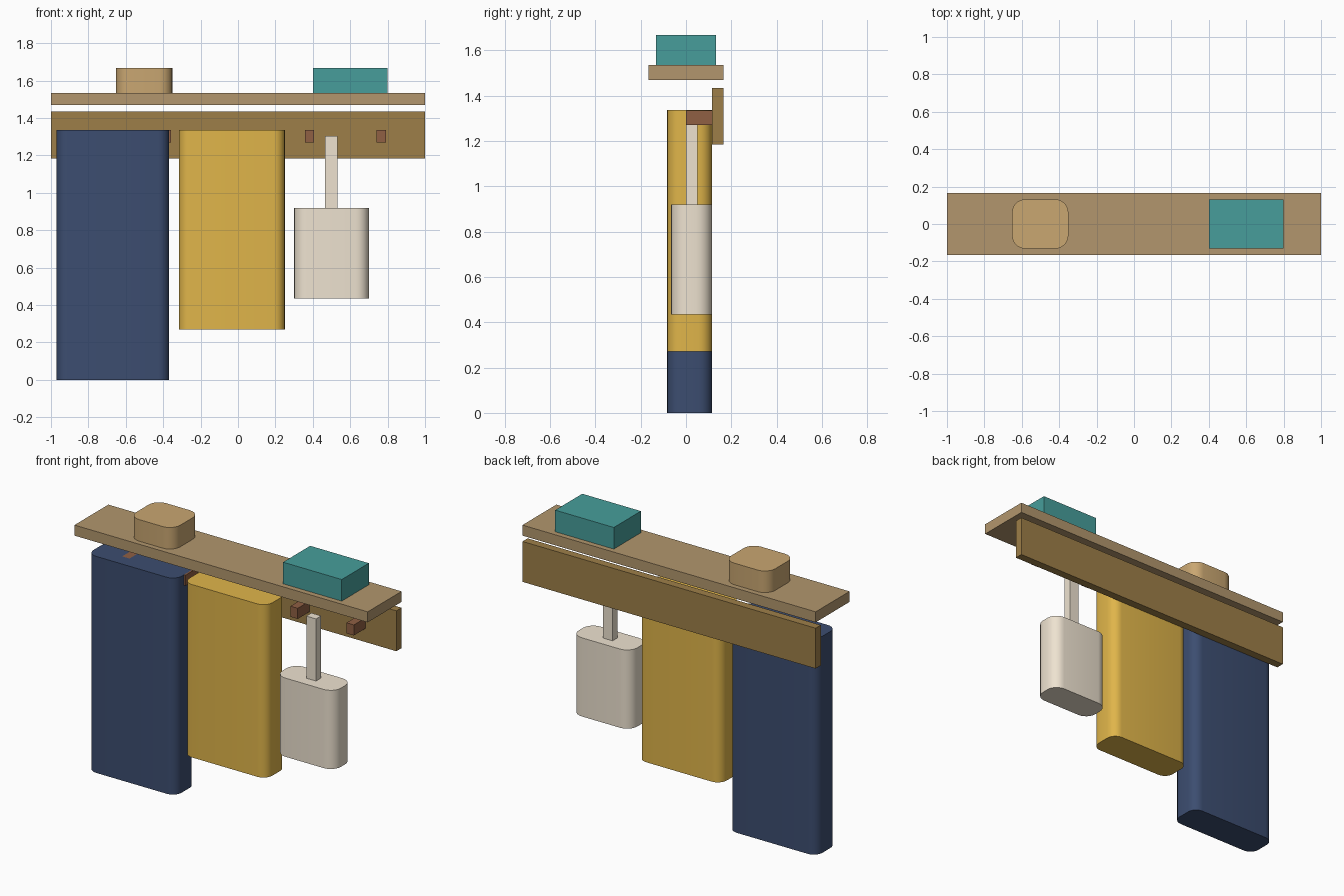
import bpy, bmesh

if "Cube" in bpy.data.objects:
    bpy.data.objects.remove(bpy.data.objects["Cube"])


def material(name, rgb):
    """Material from a colour as seen on screen, turned into linear values."""
    m = bpy.data.materials.new(name)
    m.diffuse_color = (*[(c / 0.88) ** 2.2 for c in rgb], 1)
    m.use_nodes = True
    m.node_tree.nodes["Principled BSDF"].inputs["Base Color"].default_value = m.diffuse_color
    return m


def box(name, x, y, z, mat, radius=0):
    """Box from (min, max) ranges; radius rounds the upright edges."""
    bm = bmesh.new()
    bmesh.ops.create_cube(bm, size=1)
    for v in bm.verts:
        for i, (lo, hi) in enumerate((x, y, z)):
            v.co[i] = lo if v.co[i] < 0 else hi
    if radius:
        upright = [e for e in bm.edges
                   if abs(e.verts[0].co.z - e.verts[1].co.z) > 1e-4]
        bmesh.ops.bevel(bm, geom=upright, offset=radius, segments=6,
                        profile=0.5, affect='EDGES')
    mesh = bpy.data.meshes.new(name)
    bm.to_mesh(mesh)
    bm.free()
    mesh.materials.append(mat)
    ob = bpy.data.objects.new(name, mesh)
    bpy.context.collection.objects.link(ob)
    if radius:
        bpy.ops.object.select_all(action='DESELECT')
        ob.select_set(True)
        bpy.context.view_layer.objects.active = ob
        bpy.ops.object.shade_smooth_by_angle(angle=0.6)
    return ob


shelf_wood = material("shelf_wood", (0.61, 0.515, 0.375))
board_wood = material("board_wood", (0.54, 0.435, 0.255))
peg_wood = material("peg_wood", (0.49, 0.33, 0.24))
navy = material("navy_cloth", (0.215, 0.27, 0.385))
mustard = material("mustard_cloth", (0.77, 0.62, 0.26))
cream = material("cream_canvas", (0.82, 0.78, 0.715))
tan = material("tan_felt", (0.69, 0.57, 0.39))
teal = material("teal_card", (0.25, 0.54, 0.53))

# Shelf and peg board
box("shelf", (-1, 1), (-0.165, 0.165), (1.47, 1.535), shelf_wood)
box("peg_board", (-1, 1), (0.115, 0.165), (1.185, 1.434), board_wood)

# Evenly spaced pegs
for i in range(5):
    cx = -0.765 + i * 0.3825
    box(f"peg_{i + 1}", (cx - 0.025, cx + 0.025), (0, 0.116),
        (1.27, 1.335), peg_wood)

# Hanging coats
box("long_coat", (-0.97, -0.368), (-0.083, 0.115), (0, 1.335), navy, 0.06)
box("short_coat", (-0.316, 0.25), (-0.083, 0.115), (0.27, 1.336), mustard, 0.06)

# Bag with strap
box("bag", (0.3, 0.7), (-0.066, 0.115), (0.435, 0.92), cream, 0.07)
box("bag_strap", (0.466, 0.532), (0, 0.05), (0.91, 1.303), cream)

# Things on the shelf
box("hat", (-0.652, -0.351), (-0.132, 0.132), (1.535, 1.668), tan, 0.07)
box("storage_box", (0.4, 0.8), (-0.132, 0.132), (1.535, 1.668), teal)
